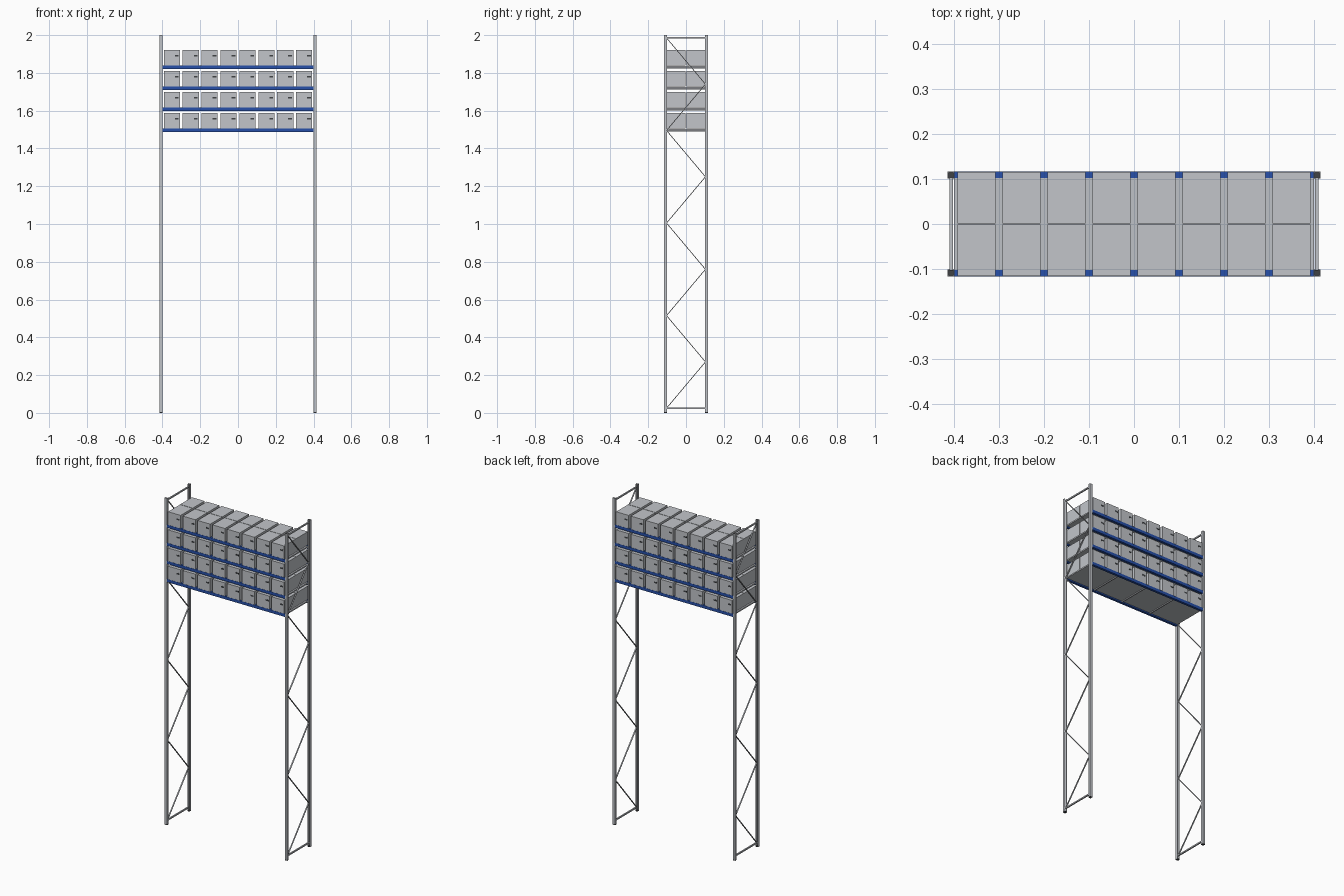
import bpy
from mathutils import Vector

cube = bpy.data.objects.get("Cube")
if cube:
    bpy.data.objects.remove(cube, do_unlink=True)


def material(name, r, g, b):
    m = bpy.data.materials.new(name)
    m.use_nodes = True
    m.diffuse_color = (r, g, b, 1)
    m.node_tree.nodes["Principled BSDF"].inputs["Base Color"].default_value = (r, g, b, 1)
    return m


STEEL = material("galvanised steel", 0.52, 0.54, 0.57)
CARTON = material("light grey carton", 0.54, 0.56, 0.59)
BLUE = material("beam blue", 0.02, 0.08, 0.40)
DARK = material("dark grey", 0.05, 0.055, 0.06)

FACES = [(0, 2, 3, 1), (4, 5, 7, 6), (0, 1, 5, 4), (2, 6, 7, 3), (0, 4, 6, 2), (1, 3, 7, 5)]


def mesh_object(name, verts, faces, mat):
    me = bpy.data.meshes.new(name)
    me.from_pydata(verts, [], faces)
    me.materials.append(mat)
    ob = bpy.data.objects.new(name, me)
    bpy.context.collection.objects.link(ob)
    return ob


def box(name, x, y, z, mat):
    """Cuboid from (low, high) ranges on each axis."""
    verts = [(a, b, c) for a in sorted(x) for b in sorted(y) for c in sorted(z)]
    return mesh_object(name, verts, FACES, mat)


def bar(name, x, start, end, width, thick, mat):
    """Flat bar in the yz plane between two (y, z) points."""
    a, b = Vector((x, *start)), Vector((x, *end))
    along = (b - a).normalized()
    side = along.cross(Vector((1, 0, 0))) * thick / 2
    across = Vector((width / 2, 0, 0))
    verts = [p + i * across + j * side for i in (-1, 1) for j in (-1, 1) for p in (a, b)]
    return mesh_object(name, verts, FACES, mat)


def upright(name, sx, sy):
    """Channel profile with its open side facing the other post of the frame."""
    x0, x1, y0, y1, t = 0.399, 0.4145, 0.1015, 0.1165, 0.002
    prof = [(x0, y0), (x0, y1), (x1, y1), (x1, y0),
            (x1 - t, y0), (x1 - t, y1 - t), (x0 + t, y1 - t), (x0 + t, y0)]
    prof = [(sx * x, sy * y) for x, y in prof]
    if sx * sy > 0:
        prof.reverse()
    n = len(prof)
    verts = [(x, y, z) for z in (0.004, 2.0) for x, y in prof]
    faces = [(i, (i + 1) % n, (i + 1) % n + n, i + n) for i in range(n)]
    faces += [tuple(reversed(range(n))), tuple(range(n, 2 * n))]
    mesh_object(name, verts, faces, STEEL)
    box(name + "_foot", (sx * x0, sx * x1), (sy * y0, sy * y1), (0, 0.005), DARK)


# End frames: posts, horizontal ties and zigzag bracing
for sx, side in ((1, "left"), (-1, "right")):
    for sy, end in ((-1, "front"), (1, "back")):
        upright(f"{side}_{end}_upright", sx, sy)
    xc = sx * 0.4065
    for z, level in ((0.025, "lower"), (1.985, "upper")):
        bar(f"{side}_{level}_tie", xc, (-0.103, z), (0.103, z), 0.008, 0.008, STEEL)
    for k in range(8):
        y = -0.103 if k % 2 == 0 else 0.103
        bar(f"{side}_brace_{k + 1}", xc, (y, 0.025 + 0.245 * k),
            (-y, 0.27 + 0.245 * k), 0.007, 0.004, STEEL)

# Shelf levels: beams, deck, cross bars and cartons
for level in range(4):
    z = 1.488 + 0.111 * level
    top = z + 0.018
    tag = f"level_{level + 1}"
    for sy, end in ((-1, "front"), (1, "back")):
        box(f"{tag}_{end}_beam", (-0.4, 0.4), (sy * 0.102, sy * 0.1165), (z, top), BLUE)
    box(f"{tag}_deck", (-0.4, 0.4), (-0.102, 0.102), (top - 0.01, top - 0.002), STEEL)
    for x in (-0.2, 0, 0.2):
        box(f"{tag}_cross_bar", (x - 0.003, x + 0.003), (-0.102, 0.102),
            (z + 0.002, top - 0.01), STEEL)
    for col in range(8):
        x = -0.35 + 0.1 * col
        for sy, end in ((-1, "front"), (1, "back")):
            box(f"{tag}_{end}_carton_{col + 1}", (x - 0.0425, x + 0.0425),
                (sy * 0.0015, sy * 0.1155), (top, top + 0.081), CARTON)
            # Handle slot, on the right of each carton as seen from its own aisle
            box(f"{tag}_{end}_slot_{col + 1}", (x - sy * 0.016, x - sy * 0.036),
                (sy * 0.115, sy * 0.1162), (top + 0.047, top + 0.056), DARK)
